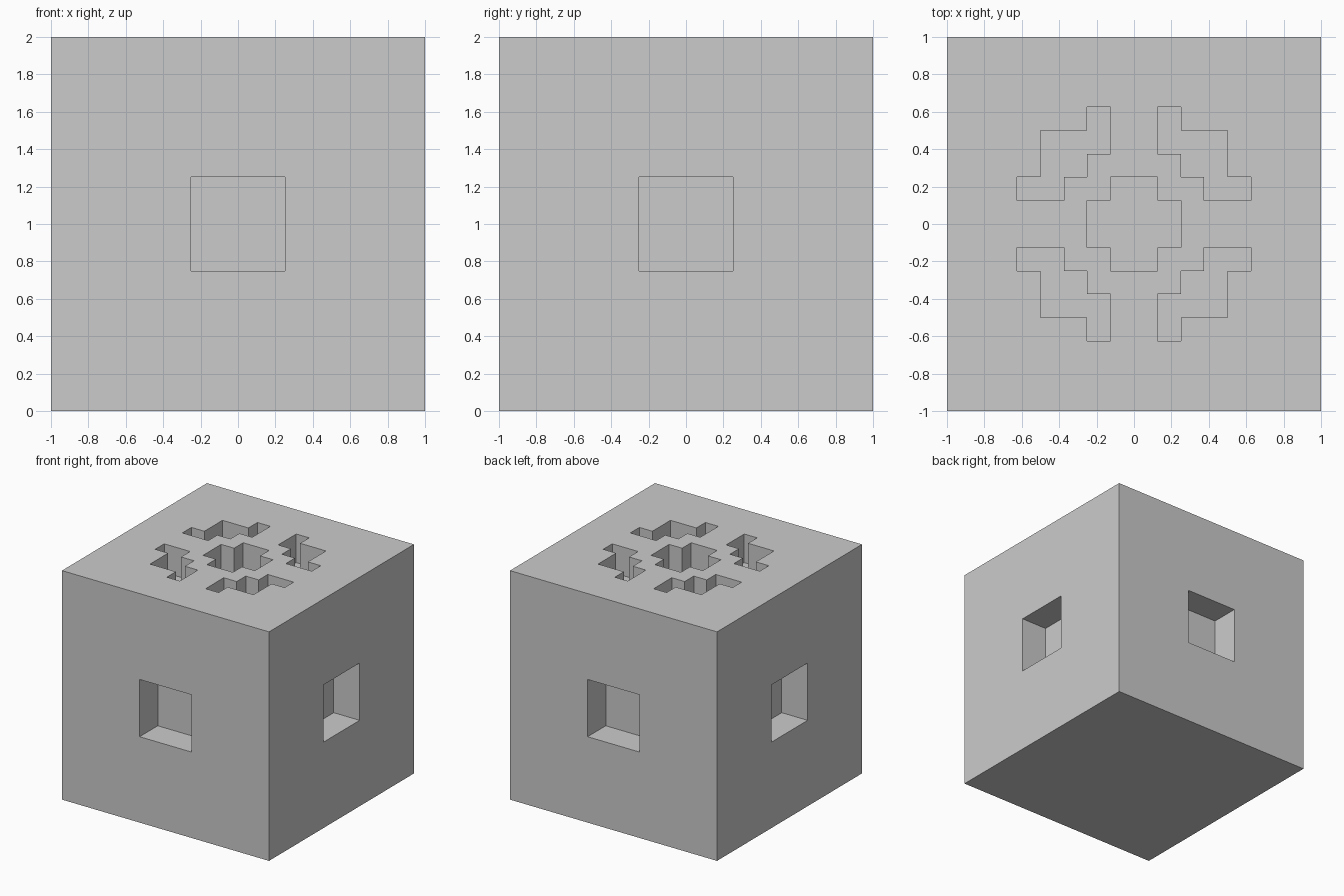
import bpy, bmesh
from math import pi
from mathutils import Matrix, Vector

if "Cube" in bpy.data.objects:
    bpy.data.objects.remove(bpy.data.objects["Cube"])

DEPTH = 0.25   # depth of every pocket
OVER = 0.1     # how far cutters stick out of the block


def make_object(name, bm):
    bmesh.ops.recalc_face_normals(bm, faces=bm.faces)
    mesh = bpy.data.meshes.new(name)
    bm.to_mesh(mesh)
    bm.free()
    obj = bpy.data.objects.new(name, mesh)
    bpy.context.collection.objects.link(obj)
    return obj


def add_prism(bm, outline, matrix):
    """Prism from 2D outline, reaching from pocket floor to just outside the face."""
    bottom = [bm.verts.new(matrix @ Vector((x, y, 1 - DEPTH))) for x, y in outline]
    top = [bm.verts.new(matrix @ Vector((x, y, 1 + OVER))) for x, y in outline]
    bm.faces.new(bottom)
    bm.faces.new(top)
    n = len(outline)
    for i in range(n):
        j = (i + 1) % n
        bm.faces.new((bottom[i], bottom[j], top[j], top[i]))


# Solid block
bm = bmesh.new()
bmesh.ops.create_cube(bm, size=2, matrix=Matrix.Translation((0, 0, 1)))
block = make_object("block", bm)

# Pocket outlines, in eighths of a unit
square = [(-2, -2), (2, -2), (2, 2), (-2, 2)]
cross = [(1, 2), (-1, 2), (-1, 1), (-2, 1), (-2, -1), (-1, -1),
         (-1, -2), (1, -2), (1, -1), (2, -1), (2, 1), (1, 1)]
corner = [(1, 5), (1, 3), (2, 3), (2, 2), (3, 2), (3, 1),
          (5, 1), (5, 2), (4, 2), (4, 4), (2, 4), (2, 5)]
square, cross, corner = ([(x / 8, y / 8) for x, y in o] for o in (square, cross, corner))

# One cutter holding all pockets: top pattern plus a square on each side
bm = bmesh.new()
lift = Matrix.Translation((0, 0, 1))
add_prism(bm, cross, lift)
for k in range(4):
    turn = Matrix.Rotation(k * pi / 2, 4, 'Z')
    add_prism(bm, corner, lift @ turn)
    add_prism(bm, square, lift @ turn @ Matrix.Rotation(pi / 2, 4, 'X'))
cutter = make_object("pocket_cutter", bm)
cutter.hide_render = True
cutter.display_type = 'WIRE'

# Carve the pockets
mod = block.modifiers.new("pockets", 'BOOLEAN')
mod.operation = 'DIFFERENCE'
mod.solver = 'EXACT'
mod.object = cutter
